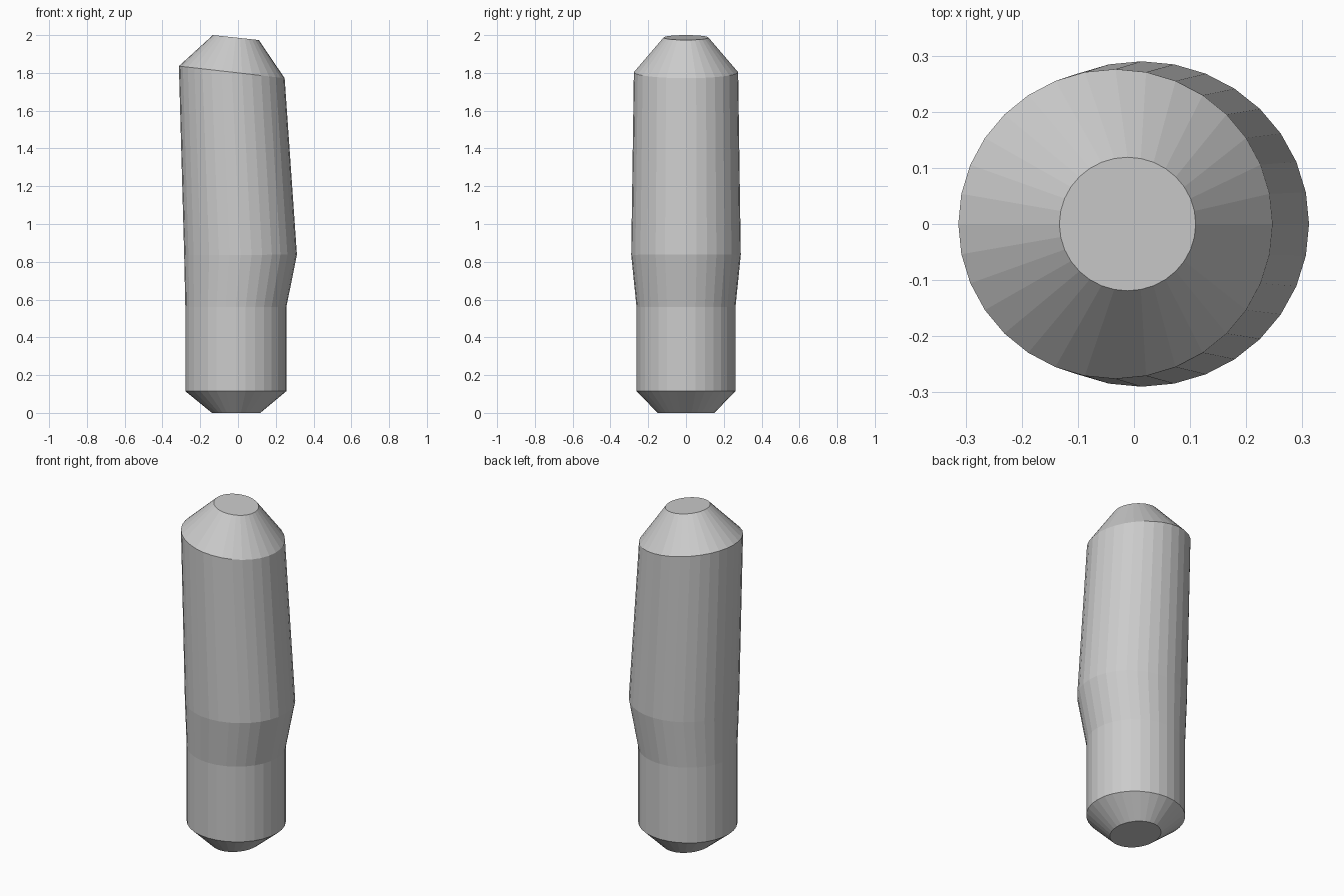
import bpy, bmesh, math

if "Cube" in bpy.data.objects:
    bpy.data.objects.remove(bpy.data.objects["Cube"])

SIDES = 32
# Rings from bottom to top: left x, left z, right x, right z, half depth in y
RINGS = [
    (-0.138, 0.0, 0.118, 0.0, 0.15),
    (-0.279, 0.115, 0.256, 0.115, 0.262),
    (-0.279, 0.56, 0.256, 0.56, 0.262),
    (-0.285, 0.835, 0.312, 0.838, 0.29),
    (-0.313, 1.836, 0.247, 1.772, 0.276),
    (-0.133, 2.0, 0.11, 1.974, 0.119),
]


def add_ring(bm, x0, z0, x1, z1, depth):
    """Elliptical, possibly tilted ring of vertices."""
    verts = []
    for i in range(SIDES):
        a = 2 * math.pi * i / SIDES
        t = (1 + math.cos(a)) / 2
        verts.append(bm.verts.new((x0 + (x1 - x0) * t,
                                   depth * math.sin(a),
                                   z0 + (z1 - z0) * t)))
    return verts


# Bent capsule body lofted through the rings
bm = bmesh.new()
rings = [add_ring(bm, *r) for r in RINGS]
for low, high in zip(rings, rings[1:]):
    for i in range(SIDES):
        j = (i + 1) % SIDES
        bm.faces.new((low[i], low[j], high[j], high[i]))

# Flat end caps
bm.faces.new(rings[0][::-1])
bm.faces.new(rings[-1])
bmesh.ops.recalc_face_normals(bm, faces=bm.faces)

mesh = bpy.data.meshes.new("bent_capsule_body")
bm.to_mesh(mesh)
bm.free()
body = bpy.data.objects.new("bent_capsule_body", mesh)
bpy.context.collection.objects.link(body)
